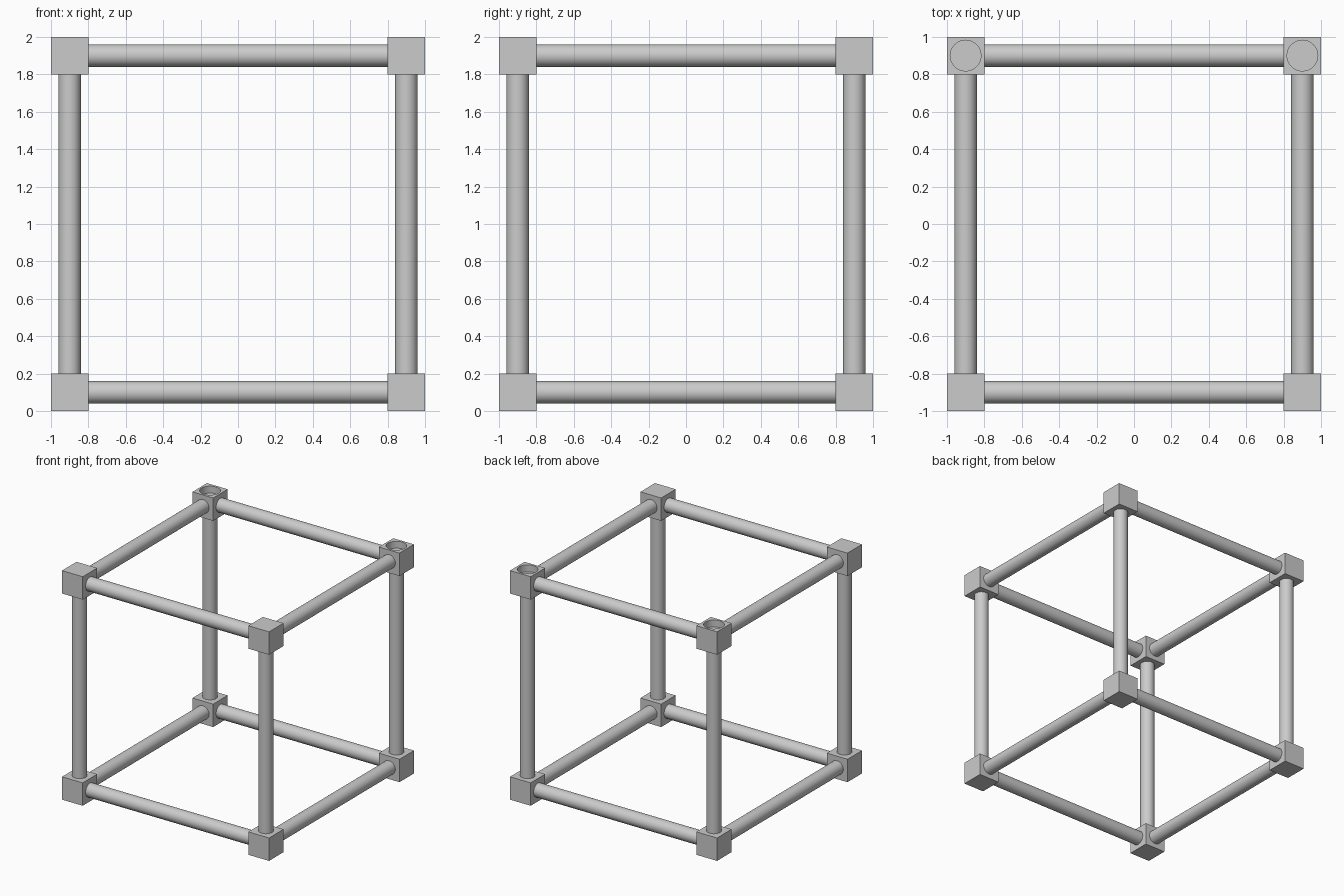
import bpy
import bmesh
import math
from mathutils import Matrix, Vector

cube = bpy.data.objects.get("Cube")
if cube:
    bpy.data.objects.remove(cube, do_unlink=True)

BLOCK = 0.2            # corner block side
PIPE_R = 0.06
SOCKET_R = 0.082
SOCKET_DEPTH = 0.06
OFF = 1 - BLOCK / 2    # frame axis distance from the centre
CENTRE = Vector((0, 0, 1))

grey = bpy.data.materials.new("plain grey")
grey.use_nodes = True
colour = (0.6, 0.6, 0.6, 1)
grey.diffuse_color = colour
grey.node_tree.nodes["Principled BSDF"].inputs["Base Color"].default_value = colour


def add_object(name, bm, location):
    mesh = bpy.data.meshes.new(name)
    bm.to_mesh(mesh)
    bm.free()
    mesh.materials.append(grey)
    obj = bpy.data.objects.new(name, mesh)
    obj.location = location
    bpy.context.collection.objects.link(obj)
    return obj


def cylinder(radius, length, axis=2):
    bm = bmesh.new()
    bmesh.ops.create_cone(bm, cap_ends=True, segments=48, radius1=radius,
                          radius2=radius, depth=length)
    if axis < 2:
        turn = Matrix.Rotation(math.pi / 2, 3, "Y" if axis == 0 else "X")
        bmesh.ops.rotate(bm, verts=bm.verts, matrix=turn)
    return bm


def shade(obj):
    bpy.ops.object.select_all(action="DESELECT")
    obj.select_set(True)
    bpy.context.view_layer.objects.active = obj
    bpy.ops.object.shade_smooth_by_angle(angle=math.radians(30))


def side_name(v):
    x, y, z = v
    words = [("top" if z > 0 else "bottom") if z else "",
             ("back" if y > 0 else "front") if y else "",
             ("left" if x > 0 else "right") if x else ""]
    return "_".join(w for w in words if w)


# Corner blocks, the upper back pair with a round blind socket
for x in (-1, 1):
    for y in (-1, 1):
        for z in (-1, 1):
            pos = CENTRE + OFF * Vector((x, y, z))
            bm = bmesh.new()
            bmesh.ops.create_cube(bm, size=BLOCK)
            block = add_object(side_name((x, y, z)) + "_block", bm, pos)
            if y > 0 and z > 0:
                top = pos + Vector((0, 0, BLOCK / 2))
                cutter = add_object("socket_cutter",
                                    cylinder(SOCKET_R, SOCKET_DEPTH * 2), top)
                cutter.hide_render = True
                cutter.hide_viewport = True
                cut = block.modifiers.new("socket", "BOOLEAN")
                cut.operation = "DIFFERENCE"
                cut.solver = "EXACT"
                cut.object = cutter

# Twelve round pipes joining the blocks
for axis in range(3):
    for a in (-1, 1):
        for b in (-1, 1):
            v = [a, b]
            v.insert(axis, 0)
            pipe = add_object(side_name(v) + "_pipe",
                              cylinder(PIPE_R, 2 * (1 - BLOCK) + 0.02, axis),
                              CENTRE + OFF * Vector(v))
            shade(pipe)
